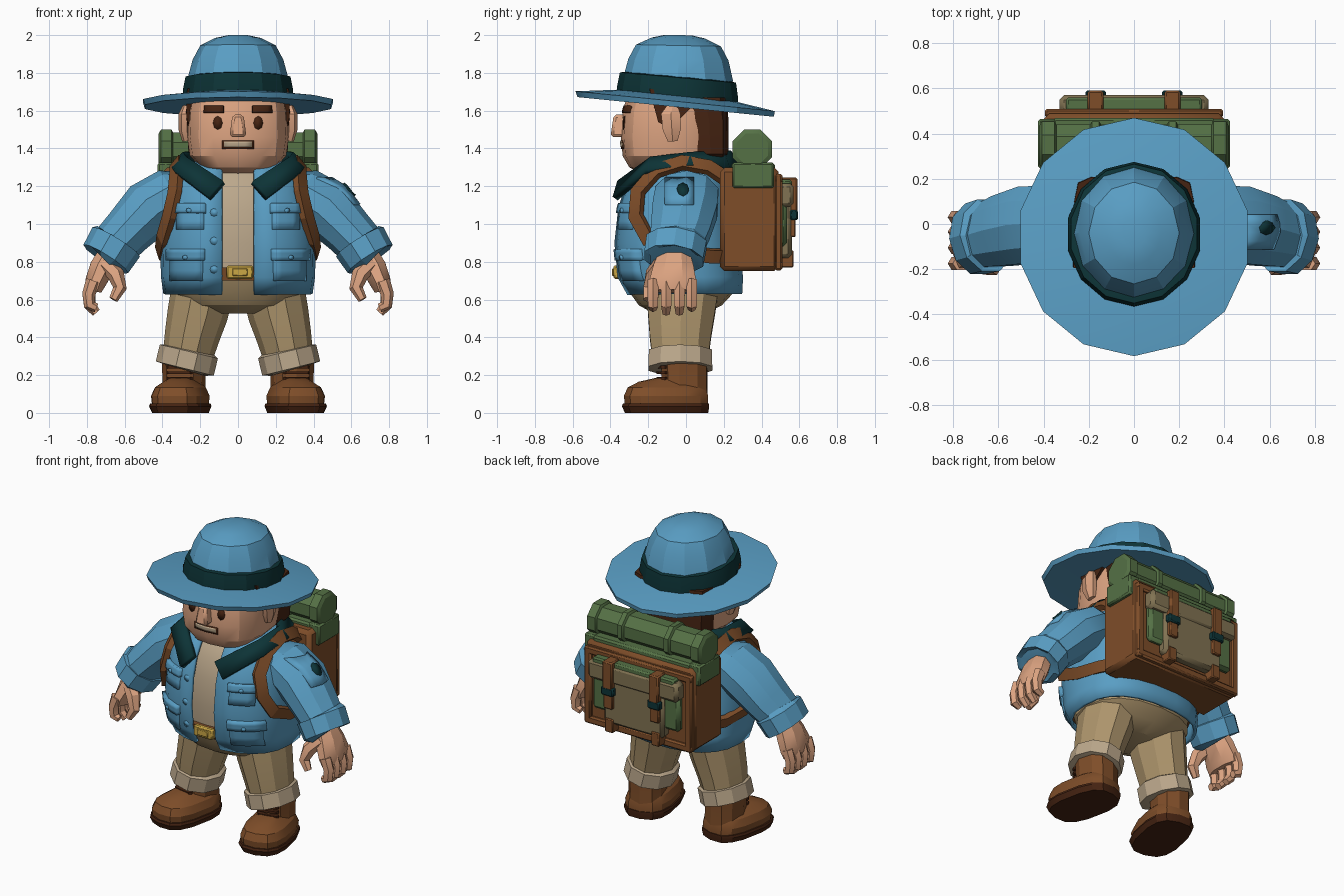
import bpy, bmesh, math
from mathutils import Vector, Matrix
from mathutils.bvhtree import BVHTree

if "Cube" in bpy.data.objects:
    bpy.data.objects.remove(bpy.data.objects["Cube"])


def material(name, *rgb):
    m = bpy.data.materials.new(name)
    m.use_nodes = True
    m.diffuse_color = (*rgb, 1)
    m.node_tree.nodes["Principled BSDF"].inputs["Base Color"].default_value = (*rgb, 1)
    return m


BLUE = material("jacket blue", .10, .34, .55)
TEAL = material("dark teal", .004, .034, .038)
SKIN = material("skin", .72, .37, .22)
TAN = material("trouser tan", .42, .30, .15)
LIGHT = material("light cloth", .50, .39, .26)
BROWN = material("leather brown", .21, .075, .022)
DARK = material("dark brown", .06, .017, .006)
GREEN = material("canvas green", .09, .165, .06)
GOLD = material("brass", .60, .39, .06)
KHAKI = material("khaki", .22, .17, .085)
surfaces, made = {}, []


def finish(name, bm, mat, thick=0, bevel=0):
    bmesh.ops.recalc_face_normals(bm, faces=bm.faces)
    surfaces[name] = BVHTree.FromBMesh(bm)
    me = bpy.data.meshes.new(name)
    bm.to_mesh(me)
    bm.free()
    me.materials.append(mat)
    ob = bpy.data.objects.new(name, me)
    bpy.context.collection.objects.link(ob)
    if thick:
        mod = ob.modifiers.new("thickness", 'SOLIDIFY')
        mod.thickness, mod.offset = thick, 0
    if bevel:
        mod = ob.modifiers.new("soft edges", 'BEVEL')
        mod.width, mod.segments = bevel, 1
    made.append(ob)
    return ob


def skin_rings(bm, rings, closed=True, caps=True):
    rings = [[bm.verts.new(p) for p in r] for r in rings]
    n = len(rings[0])
    for a, b in zip(rings, rings[1:]):
        for i in range(n if closed else n - 1):
            j = (i + 1) % n
            bm.faces.new((a[i], a[j], b[j], b[i]))
    if caps:
        bm.faces.new(rings[0])
        bm.faces.new(rings[-1])


def power(v, p):
    return math.copysign(abs(v) ** (2 / p), v)


def loft(name, mat, rings, n=12, p=2.0, slope=0, gap=0, thick=0, turn=0, at=(0, 0)):
    """Rings are (z, half width, front y, back y); gap leaves the front open."""
    out = []
    for z, rx, y0, y1 in rings:
        cy, ry, ring = (y0 + y1) / 2, (y1 - y0) / 2, []
        for i in range(n):
            a = .143 + (math.tau - .286) * i / (n - 1) if gap else math.tau * i / n
            x, y = rx * power(math.sin(a), p), cy - ry * power(math.cos(a), p)
            if gap and i in (0, n - 1):
                x = gap if i == 0 else -gap
            v = Matrix.Rotation(turn, 3, 'Z') @ Vector((x, y, z + slope * (y - cy)))
            ring.append(v + Vector((*at, 0)))
        out.append(ring)
    bm = bmesh.new()
    skin_rings(bm, out, not gap, not gap)
    return finish(name, bm, mat, thick)


def sweep(name, mat, path, n=8, side=1, ref=None):
    """Path points are (x, y, z, radius along ref, radius across)."""
    pts = [Vector((q[0] * side, q[1], q[2])) for q in path]
    rings = []
    for i, c in enumerate(pts):
        t = (pts[min(i + 1, len(pts) - 1)] - pts[max(i - 1, 0)]).normalized()
        u = ref(c) if ref else Vector((0, 1, 0))
        u = (u - t * u.dot(t)).normalized()
        w = t.cross(u)
        k = 1.414 if n == 4 else 1
        angs = [math.tau * (j + .5) / n for j in range(n)]
        rings.append([c + k * (u * math.cos(a) * path[i][3] + w * math.sin(a) * path[i][4]) for a in angs])
    bm = bmesh.new()
    skin_rings(bm, rings)
    return finish(name, bm, mat)


def box(name, mat, lo, hi, bevel=.01, top=1.0):
    bm = bmesh.new()
    bmesh.ops.create_cube(bm, size=1)
    for v in bm.verts:
        k = top if v.co.z > 0 else 1
        v.co = [(a + b) / 2 + c * (b - a) * s for a, b, c, s in zip(lo, hi, v.co, (k, k, 1))]
    return finish(name, bm, mat, bevel=bevel)


def plate(name, mat, target, centre, size, thick=.01, toward=(0, 1, 0), disc=False):
    """Thin patch laid on the surface of another part."""
    bm, d = bmesh.new(), Vector(toward)
    if disc:
        bmesh.ops.create_circle(bm, cap_ends=True, segments=8, radius=.5)
    else:
        bmesh.ops.create_grid(bm, x_segments=4, y_segments=3, size=.5)
    up = Vector((0, 0, 1))
    for v in bm.verts:
        o = Vector(centre) + d.cross(up) * v.co.x * size[0] + up * v.co.y * size[1]
        hit = surfaces[target].ray_cast(o - d * 2, d)[0]
        v.co = hit if hit else o
    return finish(name, bm, mat, thick=thick)


# Hat
loft("hat_brim", BLUE, [(1.625, .27, -.35, .24), (1.62, .505, -.575, .465),
     (1.65, .515, -.585, .47), (1.68, .29, -.36, .26)], 14, slope=-.1)
loft("hat_band", TEAL, [(1.65, .30, -.365, .275), (1.70, .30, -.365, .275),
     (1.775, .285, -.35, .265), (1.78, .26, -.32, .24)], 14, slope=-.09)
loft("hat_crown", BLUE, [(1.76, .27, -.335, .25), (1.87, .24, -.305, .225),
     (1.945, .20, -.265, .185), (1.985, .12, -.18, .10), (2.0, .05, -.11, .03)], 12, slope=-.02)

# Head and face
loft("head", SKIN, [(1.26, .13, -.22, .08), (1.30, .20, -.30, .14), (1.36, .255, -.335, .19),
     (1.46, .27, -.345, .2), (1.60, .265, -.335, .2), (1.68, .25, -.31, .19)], 16, 2.7)
loft("hair", DARK, [(1.32, .20, .04, .20), (1.37, .262, .035, .225), (1.55, .272, .02, .225),
     (1.67, .265, -.02, .215)], 12, 4)
box("nose", SKIN, (-.045, -.40, 1.46), (.045, -.30, 1.58), .015, .65)
plate("mouth_edge", DARK, "head", (0, 0, 1.42), (.17, .046), .008)
plate("mouth", LIGHT, "head", (0, 0, 1.422), (.145, .028), .014)
for s, side in ((1, "left"), (-1, "right")):
    plate(side + "_eye", DARK, "head", (.107 * s, 0, 1.535), (.05, .072), .009, disc=True)
    plate(side + "_eyebrow", DARK, "head", (.125 * s, 0, 1.605), (.10, .035), .025)
    sweep(side + "_ear", SKIN, [(.275, -.07, 1.44, .03, .02), (.285, -.075, 1.50, .055, .03),
          (.285, -.08, 1.58, .06, .03), (.275, -.07, 1.62, .035, .02)], 6, s)
    sweep(side + "_sideburn", DARK, [(.255, -.13, 1.53, .02, .015), (.255, -.10, 1.58, .07, .02),
          (.25, -.07, 1.68, .13, .02)], 4, s)

# Torso clothing
body = [(.63, .385, -.305, .29), (.72, .398, -.355, .295), (.90, .402, -.372, .27),
        (1.08, .385, -.352, .245), (1.20, .355, -.315, .225), (1.28, .30, -.265, .20),
        (1.34, .20, -.20, .16)]
loft("jacket", BLUE, body, 22, 2.5, gap=.085, thick=.02)
inner = [(z, rx - .035, a + .035, b - .035) for z, rx, a, b in body[1:]]
loft("shirt", LIGHT, inner, 20, 2.5)
loft("belt", BROWN, [(.70, .365, -.345, .27), (.77, .37, -.36, .27)], 20, 2.5)
box("belt_buckle", GOLD, (-.06, -.385, .71), (.08, -.35, .78), .008)
box("buckle_centre", GOLD, (-.03, -.392, .725), (.05, -.36, .765), .004)
loft("trouser_seat", TAN, [(.525, .12, -.17, .10), (.57, .29, -.25, .19), (.64, .36, -.30, .255),
     (.72, .365, -.33, .265)], 16, 2.3)

# Collar, one half mirrored
bm = bmesh.new()
skin_rings(bm, [[(0, .225, 1.38), (.18, .19, 1.38), (.28, .02, 1.37), (.265, -.18, 1.345), (.075, -.35, 1.22)],
                [(0, .27, 1.29), (.24, .22, 1.29), (.345, .02, 1.30), (.335, -.21, 1.275), (.15, -.375, 1.135)]],
           False, False)
collar = finish("collar", bm, TEAL)
collar.modifiers.new("mirror", 'MIRROR')
rim = collar.modifiers.new("thickness", 'SOLIDIFY')
rim.thickness, rim.offset = .035, 0

# Jacket fastenings
for z in (1.06, .91, .76):
    plate("jacket_button", BLUE, "jacket", (-.125, 0, z), (.042, .042), .025, disc=True)
    plate("buttonhole", TEAL, "jacket", (.13, 0, z), (.045, .008), .008)


def outward(c):
    return Vector((c.x, c.y, (c.z - 1.0) * .8))


for s, side in ((1, "left"), (-1, "right")):
    # Patch pockets with flaps
    for label, x, z, w, h in (("chest", .245, 1.035, .135, .13), ("lower", .265, .785, .165, .165)):
        plate(f"{side}_{label}_pocket", BLUE, "jacket", (x * s, 0, z), (w, h), .045)
        plate(f"{side}_{label}_flap", BLUE, "jacket", (x * s, 0, z + h * .33), (w + .02, h * .36), .07)
        plate(f"{side}_{label}_stud", BLUE, "jacket", (x * s, 0, z + h * .25), (.025, .025), .085, disc=True)

    # Sleeves and cuffs
    sweep(side + "_sleeve", BLUE, [(.26, .01, 1.19, .13, .09), (.35, .005, 1.155, .175, .145),
          (.47, -.005, 1.08, .18, .155), (.58, -.03, .965, .165, .135), (.67, -.055, .87, .145, .125)], 10, s)
    sweep(side + "_sleeve_cuff", BLUE, [(.638, -.05, .915, .15, .13), (.645, -.05, .905, .168, .148),
          (.70, -.065, .815, .165, .14), (.705, -.065, .81, .13, .11)], 10, s)

    # Hands
    sweep(side + "_palm", SKIN, [(.68, -.06, .85, .085, .06), (.72, -.065, .77, .115, .07),
          (.755, -.07, .69, .135, .06), (.765, -.07, .645, .125, .045)], 8, s)
    for i, y in enumerate((-.175, -.105, -.035, .03)):
        tip = .53 + (.025 if i in (0, 3) else 0)
        sweep(f"{side}_finger", SKIN, [(.765, y, .70, .032, .04), (.79, y, .63, .033, .035),
              (.785, y, .57, .031, .032), (.75, y, tip, .022, .024)], 6, s)
    sweep(side + "_thumb", SKIN, [(.70, -.13, .79, .05, .045), (.645, -.175, .73, .045, .045),
          (.625, -.195, .66, .036, .036), (.66, -.205, .60, .022, .024)], 6, s)

    # Legs, turn-ups and boots
    sweep(side + "_trouser_leg", TAN, [(.19, -.02, .64, .20, .165), (.215, -.025, .52, .185, .16),
          (.245, -.03, .40, .17, .145), (.27, -.03, .28, .155, .13)], 10, s)
    sweep(side + "_turn_up", LIGHT, [(.258, -.03, .335, .15, .13), (.26, -.03, .325, .175, .158),
          (.282, -.03, .235, .178, .158), (.284, -.03, .228, .13, .115)], 10, s)
    place = dict(turn=.2 * s, at=(.285 * s, -.005))
    loft(side + "_boot_shaft", BROWN, [(.04, .115, -.13, .125), (.16, .11, -.125, .12),
         (.27, .115, -.13, .12)], 10, 2.5, **place)
    loft(side + "_boot_foot", BROWN, [(.04, .14, -.325, .125), (.09, .145, -.33, .125),
         (.135, .125, -.31, .11), (.165, .085, -.25, .10), (.185, .06, -.16, .06)], 14, 2.8, **place)
    loft(side + "_boot_sole", DARK, [(0, .14, -.325, .125), (.035, .155, -.34, .13),
         (.05, .15, -.335, .13)], 14, 2.8, **place)
    for z in (.175, .205, .235):
        loft(side + "_boot_lace", DARK, [(z, .07, -.145, -.10), (z + .015, .07, -.145, -.10)], 8, 4, **place)

    # Shoulder strap running under the arm to the pack
    sweep(side + "_pack_strap", BROWN, [(.30, .21, 1.24, .018, .038), (.32, .12, 1.30, .018, .038),
          (.325, -.02, 1.325, .018, .038), (.325, -.16, 1.28, .018, .038), (.335, -.255, 1.17, .018, .038),
          (.365, -.265, 1.04, .018, .038), (.40, -.20, .92, .018, .038), (.412, -.03, .85, .018, .036),
          (.385, .14, .83, .018, .036), (.33, .24, .83, .018, .036)], 4, s, outward)

# Shoulder badge, on one sleeve only
plate("badge_patch", BLUE, "left_sleeve", (.5, -.035, 1.17), (.15, .14), .02, (-1, 0, 0))
plate("badge", TEAL, "left_sleeve", (.5, -.015, 1.175), (.065, .065), .035, (-1, 0, 0), True)

# Backpack
box("pack_body", BROWN, (-.40, .18, .75), (.40, .49, 1.30), .025)
for z in (.755, 1.215):
    box("pack_frame_rail", BROWN, (-.395, .47, z), (.395, .51, z + .05), .01)
for x in (-.395, .345):
    box("pack_frame_post", BROWN, (x, .47, .755), (x + .05, .51, 1.265), .01)
box("pack_side_pocket", GREEN, (-.32, .48, .88), (.32, .535, 1.13), .02)
box("pack_pocket", KHAKI, (-.22, .48, .82), (.22, .56, 1.13), .02)
box("pack_flap", KHAKI, (-.33, .48, 1.09), (.33, .57, 1.215), .02)
box("pack_flap_trim", GREEN, (-.30, .48, 1.19), (.30, .56, 1.235), .01)
for x in (-.17, .17):
    box("pack_buckle_strap", BROWN, (x - .035, .50, 1.06), (x + .035, .59, 1.245), .008)
    box("pack_strap_tail", BROWN, (x - .033, .55, .93), (x + .033, .58, 1.03), .006)
    box("pack_lower_strap", BROWN, (x - .03, .49, .77), (x + .03, .57, .86), .006)
    box("pack_buckle", TEAL, (x - .045, .55, 1.02), (x + .045, .592, 1.075), .008)


# Bedroll lying along x
def roll(name, mat, x0, x1, r):
    return sweep(name, mat, [(x, .35, 1.395, rr, rr) for x, rr in
                 ((x0, r * .8), (x0 + .012, r), (x1 - .012, r), (x1, r * .8))], 8)


roll("bedroll", GREEN, -.41, .41, .098)
for x in (-.38, -.17, .17, .38):
    w = .04 if abs(x) > .3 else .028
    roll("bedroll_band", GREEN, x - w, x + w, .113)
box("bedroll_cloth", GREEN, (-.36, .24, 1.27), (.36, .47, 1.325), .012)
for s in (-1, 1):
    x = sorted((.34 * s, .425 * s))
    box("bedroll_end_flap", GREEN, (x[0], .245, 1.19), (x[1], .465, 1.325), .01)

# Keep facets crisp while softening shallow edges
bpy.ops.object.select_all(action='DESELECT')
for ob in made:
    ob.select_set(True)
bpy.context.view_layer.objects.active = made[0]
bpy.ops.object.shade_smooth_by_angle(angle=math.radians(25))
